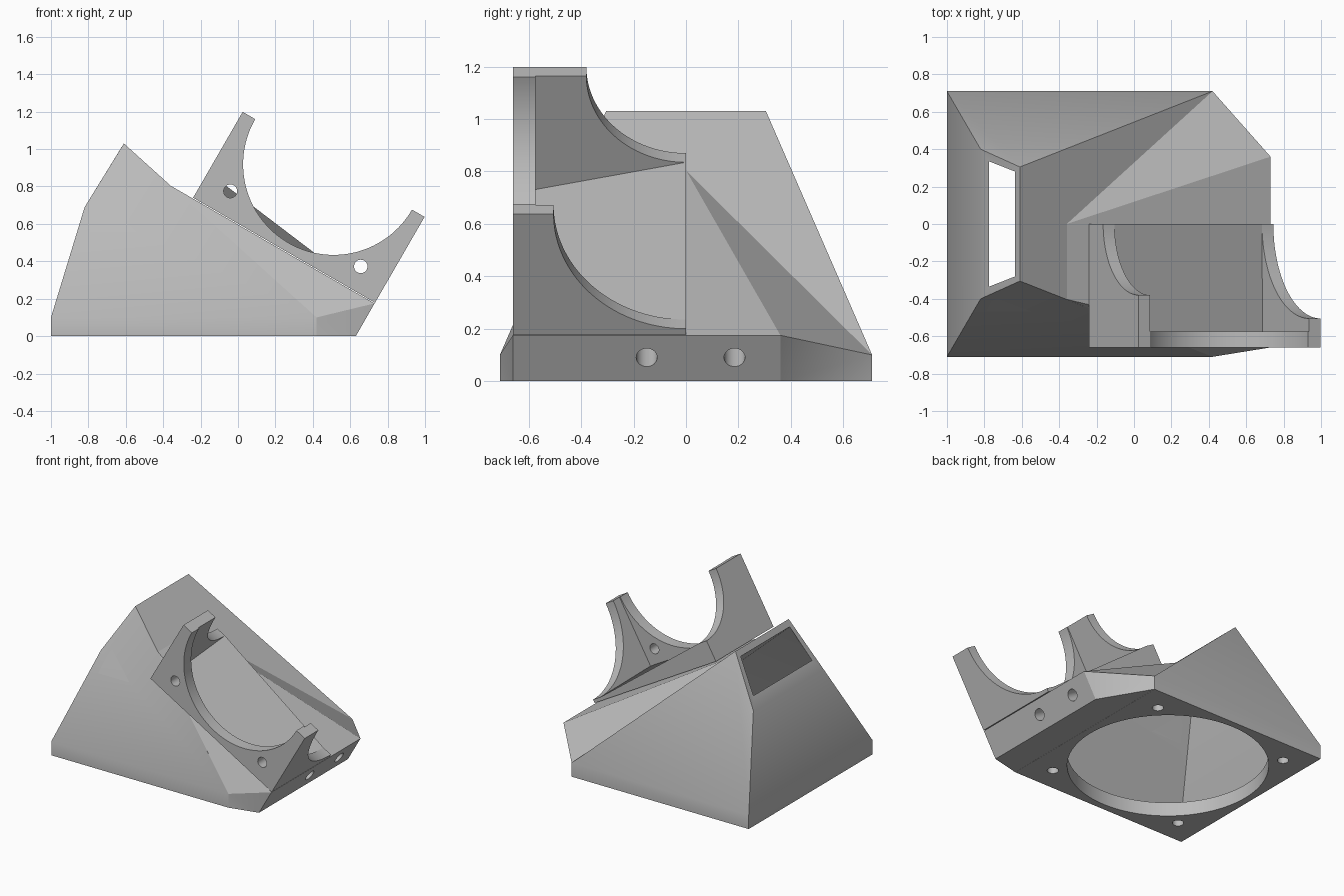
import bpy, bmesh, math
from mathutils import Matrix, Vector

if "Cube" in bpy.data.objects:
    bpy.data.objects.remove(bpy.data.objects["Cube"])

grey = bpy.data.materials.new("plain_grey")
grey.use_nodes = True
grey.diffuse_color = (0.5, 0.5, 0.5, 1)
grey.node_tree.nodes["Principled BSDF"].inputs["Base Color"].default_value = (0.5, 0.5, 0.5, 1)

# Tilted cradle frame: u runs down the slope, y is across, v is normal to the slope
C30, S30 = math.cos(math.pi / 6), 0.5
TILT = Matrix(((C30, 0, S30, -0.24), (0, 1, 0, 0), (-S30, 0, C30, 0.74), (0, 0, 0, 1)))
WIDTH, HEIGHT, FRONT, PLATE_BACK, WING = 1.123, 0.53, -0.66, -0.575, 0.07
FAN_X, FAN_HALF, BASE = -0.29, 0.71, 0.1


def finish(name, bm, matrix=None):
    if matrix is not None:
        bm.transform(matrix)
    bmesh.ops.recalc_face_normals(bm, faces=bm.faces)
    mesh = bpy.data.meshes.new(name)
    bm.to_mesh(mesh)
    bm.free()
    mesh.materials.append(grey)
    ob = bpy.data.objects.new(name, mesh)
    bpy.context.collection.objects.link(ob)
    bpy.ops.object.select_all(action="DESELECT")
    ob.select_set(True)
    bpy.context.view_layer.objects.active = ob
    bpy.ops.object.shade_smooth_by_angle(angle=math.radians(28))


def new_ring(bm, points):
    return [bm.verts.new(p) for p in points]


def ring_edges(bm, verts):
    pairs = list(zip(verts, verts[1:] + verts[:1]))
    return [bm.edges.get(p) or bm.edges.new(p) for p in pairs]


def wall(bm, a, b):
    for i in range(len(a)):
        bm.faces.new((a[i - 1], a[i], b[i], b[i - 1]))


def fill(bm, rings, normal):
    edges = [e for r in rings for e in ring_edges(bm, r)]
    bmesh.ops.triangle_fill(bm, use_beauty=True, edges=edges, normal=normal)


def prism(name, loops, offset, matrix=None):
    """Solid from an outline and any hole loops, pushed along offset."""
    bm = bmesh.new()
    offset = Vector(offset)
    near = [new_ring(bm, loop) for loop in loops]
    far = [new_ring(bm, [Vector(p) + offset for p in loop]) for loop in loops]
    for a, b in zip(near, far):
        wall(bm, a, b)
    fill(bm, near, offset.normalized())
    fill(bm, far, offset.normalized())
    finish(name, bm, matrix)


def arc(radius, start, end, steps=40):
    angles = [start + (end - start) * i / steps for i in range(steps + 1)]
    return [(radius * math.cos(a), radius * math.sin(a)) for a in angles]


def circle(radius, steps=32):
    return arc(radius, 0, 2 * math.pi, steps)[:-1]


def section(x0, y0, z0, x1, y1, z1):
    return [(x0, y0, z0), (x1, y1, z1), (x1, -y1, z1), (x0, -y0, z0)]


def square(half, z):
    return section(FAN_X - half, half, z, FAN_X + half, half, z)


# Hollow funnel: outside up to the tilted outlet, then back down the inside
bm = bmesh.new()
rings = [new_ring(bm, s) for s in (
    square(FAN_HALF, 0), square(FAN_HALF, BASE),
    section(-0.82, 0.4, 0.69, -0.61, 0.305, 1.03),
    section(-0.775, 0.335, 0.763, -0.635, 0.28, 0.99),
    square(0.67, BASE))]
for i in range(len(rings)):
    wall(bm, rings[i - 1], rings[i])
finish("duct_funnel", bm)

# Fan plate with the round opening and screw holes
fan_hole = [(FAN_X + a, b, 0) for a, b in circle(0.66, 96)]
screw_holes = [[(FAN_X + sx * 0.535 + a, sy * 0.535 + b, 0) for a, b in circle(0.037)]
               for sx in (-1, 1) for sy in (-1, 1)]
prism("fan_plate", [square(FAN_HALF - 0.001, 0), fan_hole] + screw_holes, (0, 0, BASE))

# Wedge in front of the funnel that carries the cradle
bm = bmesh.new()
ridge, ridge_side = new_ring(bm, [(-0.36, 0, 0.804), (-0.36, -0.403, 0.804)])
sides = []
for back_y, front_y in ((FAN_HALF, 0.36), (-FAN_HALF, FRONT)):
    sides.append(new_ring(bm, [(0.42, back_y, BASE), (0.42, back_y, 0),
                               (0.63, front_y, 0), (0.73, front_y, 0.175)]))
for top, low, toe, brow in sides:
    bm.faces.new((top, low, toe))
    bm.faces.new((top, toe, brow))
(lt, ll, ltoe, lbrow), (rt, rl, rtoe, rbrow) = sides
for f in ((ridge, lt, lbrow), (ridge_side, rbrow, rt), (ridge, lbrow, rbrow, ridge_side),
          (ll, rl, rtoe, ltoe), (lt, rt, rl, ll), (ridge, ridge_side, rt, lt)):
    bm.faces.new(f)
# Two blind screw holes in its front face
slope = Vector((0.1, 0, 0.175)).normalized()
inward = Vector((-slope.z, 0, slope.x))
mouths = []
for y in (-0.15, 0.185):
    centre = Vector((0.63, y, 0)) + slope * 0.104
    mouth = [centre + Vector((0, a, 0)) + slope * b for a, b in circle(0.04)]
    mouths.append(new_ring(bm, mouth))
    end = new_ring(bm, [p + inward * 0.2 for p in mouth])
    wall(bm, mouths[-1], end)
    bm.faces.new(end)
fill(bm, [[lbrow, ltoe, rtoe, rbrow]] + mouths, -inward)
finish("mount_wedge", bm)

# Cradle front plate with its round cut-out and two screw holes
rim = [(WIDTH / 2 + a, FRONT, HEIGHT + b) for a, b in arc(0.484, 0, -math.pi, 64)]
plate_holes = [[(u + a, FRONT, 0.13 + b) for a, b in circle(0.036)] for u in (0.155, 0.96)]
prism("cradle_plate", [[(0, FRONT, 0), (WIDTH, FRONT, 0), (WIDTH, FRONT, HEIGHT)] + rim
                       + [(0, FRONT, HEIGHT)]] + plate_holes, (0, PLATE_BACK - FRONT, 0), TILT)

# Side wings with concave upper edges
for name, u, radius in (("upper_wing", 0, 0.38), ("lower_wing", WIDTH - WING, 0.505)):
    curve = [(u, a, HEIGHT + b) for a, b in arc(radius, -math.pi / 2, -math.pi)]
    prism(name, [[(u, PLATE_BACK, 0), (u, 0, 0)] + curve + [(u, PLATE_BACK, HEIGHT)]],
          (WING, 0, 0), TILT)

# Ramped floor between the wings
bm = bmesh.new()
u0, u1 = WING, WIDTH - WING
corners = ((u0, PLATE_BACK, 0.03), (u1, PLATE_BACK, 0.03), (u1, 0, 0.025), (u0, 0, 0.15))
upper = new_ring(bm, corners)
lower = new_ring(bm, [(u, y, 0) for u, y, v in corners])
wall(bm, upper, lower)
bm.faces.new(upper)
bm.faces.new(lower)
finish("cradle_floor", bm, TILT)
